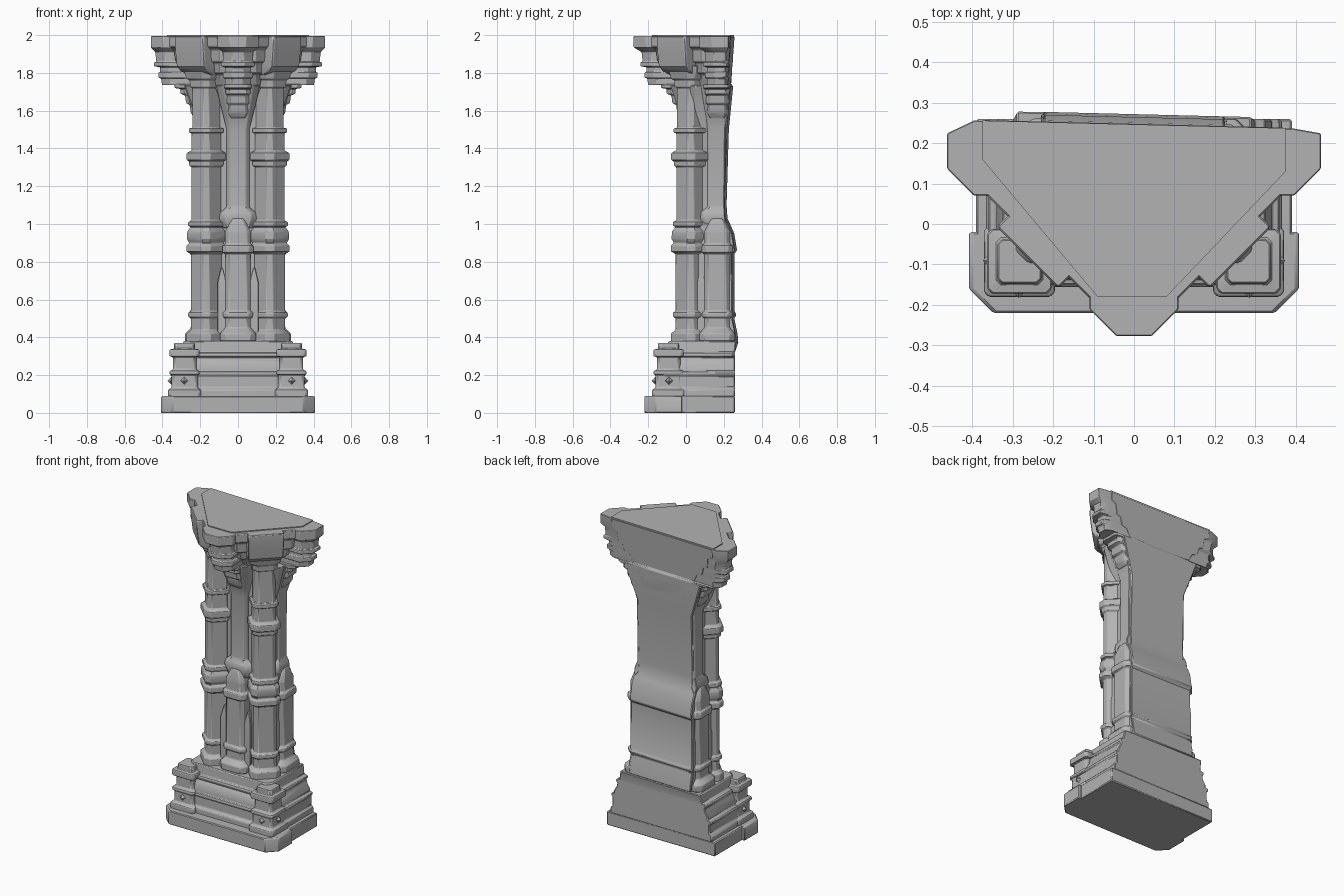
import bpy, bmesh, math
from mathutils import Vector, Matrix

cube = bpy.data.objects.get("Cube")
if cube:
    bpy.data.objects.remove(cube, do_unlink=True)

stone = bpy.data.materials.new("grey_stone")
stone.use_nodes = True
GREY = (0.45, 0.45, 0.45, 1)
stone.diffuse_color = GREY
stone.node_tree.nodes["Principled BSDF"].inputs["Base Color"].default_value = GREY

CAP = (0, 0.18)     # axis of the capital
SHAFT = (0, 0.165)  # axis of the pilasters
# Rear plane as (height, depth)
BACK = [(0, .259), (.379, .259), (.38, .272), (.42, .267), (.5, .25), (.52, .262),
        (.54, .25), (.84, .25), (.86, .265), (.95, .25), (1.03, .215), (1.1, .21),
        (1.5, .222), (1.72, .242), (1.735, .242), (1.74, .232), (2, .248)]


def interpolate(table, z):
    """Linear lookup in a list of rows that start with z."""
    for a, b in zip(table, table[1:]):
        if z <= b[0]:
            t = (z - a[0]) / (b[0] - a[0])
            return [p + (q - p) * t for p, q in zip(a[1:], b[1:])]
    return table[-1][1:]


def back(x, z):
    """Depth of the rear plane, slightly skewed above the pedestal."""
    return interpolate(BACK, z)[0] - (0.025 * x if z >= .38 else 0)


def finish(name, bm, bevel=0.005):
    bmesh.ops.remove_doubles(bm, verts=bm.verts, dist=0.0003)
    bmesh.ops.recalc_face_normals(bm, faces=bm.faces)
    me = bpy.data.meshes.new(name)
    bm.to_mesh(me)
    bm.free()
    me.materials.append(stone)
    me.shade_smooth()
    me.set_sharp_from_angle(angle=math.radians(32))
    ob = bpy.data.objects.new(name, me)
    bpy.context.collection.objects.link(ob)
    if bevel:
        mod = ob.modifiers.new("worn_edges", 'BEVEL')
        mod.width, mod.segments = bevel, 1
        mod.limit_method, mod.angle_limit = 'ANGLE', math.radians(40)


def stack(name, outline, profile, center=(0, 0), angle=0, bevel=0.005, inset=0.002):
    """Loft an outline up a profile of (z, parameters), cut at the rear plane."""
    bm = bmesh.new()
    turn = Matrix.Rotation(angle, 2)
    heights = {row[0] for row in profile}
    # Extra rings wherever the rear plane bends
    heights |= {z for z, y in BACK if profile[0][0] < z < profile[-1][0]
                and min(abs(z - h) for h in heights) > .004}
    rings = []
    for z in sorted(heights):
        ring = []
        for p in outline(*interpolate(profile, z)):
            x, y = turn @ Vector(p) + Vector(center)
            ring.append(bm.verts.new((x, min(y, back(x, z) - inset), z)))
        rings.append(ring)
    for a, b in zip(rings, rings[1:]):
        for i in range(len(a)):
            j = (i + 1) % len(a)
            bm.faces.new((a[i], a[j], b[j], b[i]))
    bm.faces.new(rings[0])
    bm.faces.new(rings[-1])
    finish(name, bm, bevel)


# Outlines
def diamond(a, t=0.1):
    d = a * math.sqrt(2) - t
    return [(t, -d), (d, -t), (d, t), (t, d), (-t, d), (-d, t), (-d, -t), (-t, -d)]


def arm(w, d, chamfer=0.6):
    c = w * chamfer
    return [(-w, 0), (-w, c - d), (c - w, -d), (w - c, -d), (w, c - d), (w, 0)]


def slim(w, d):
    return arm(w, d, .3)


def pier(hw, front, c=0.03):
    return [(-hw, .4), (-hw, front + c), (c - hw, front), (hw - c, front), (hw, front + c), (hw, .4)]


def block(h, c=0.012):
    return [(c - h, -h), (h - c, -h), (h, c - h), (h, h - c), (h - c, h), (c - h, h), (-h, h - c), (-h, c - h)]


def shaft(r):
    return block(r * .86, r * .3)


# Pedestal: plinth, wider plinth front and moulded body
stack("plinth_rear", pier, [(0, .39, -.1), (.09, .39, -.1)], inset=0)
stack("plinth_front", lambda s: [(s, -.02), (-s, -.02), (-s, -.16), (.06 - s, -.22), (s - .06, -.22), (s, -.16)],
      [(0, .408), (.08, .408), (.09, .402)])
stack("pedestal_body", pier,
      [(.085, .365, -.155), (.12, .365, -.155), (.135, .35, -.14), (.195, .35, -.14),
       (.2, .36, -.15), (.215, .36, -.15), (.22, .34, -.135), (.235, .34, -.135),
       (.27, .32, -.125), (.295, .315, -.11), (.3, .325, -.12), (.315, .325, -.12),
       (.32, .3, -.1), (.38, .29, -.095)], inset=0)

# Shaft core
stack("shaft_core", pier, [(.38, .225, .02), (1, .225, .02), (1.03, .2, .02), (1.5, .2, .02),
                           (1.735, .28, .02)], inset=0)

# Pilasters, brackets and stepped corbels on the front and both sides
LOWER = [(.38, .095, .255), (.42, .095, .255), (.45, .068, .225), (.5, .068, .225),
         (.51, .08, .238), (.53, .08, .238), (.54, .068, .225), (.84, .068, .225),
         (.85, .082, .24), (.885, .082, .24), (.895, .068, .228), (.96, .068, .228), (1.03, .03, .21)]
UPPER = [(.98, .085, .19), (1.03, .1, .205), (1.06, .095, .2), (1.09, .06, .185),
         (1.5, .06, .185), (1.56, .075, .2), (1.66, .1, .235), (1.735, .115, .26)]
BRACKET = [(1.56, .045, .205), (1.59, .058, .225), (1.63, .06, .23), (1.64, .06, .25), (1.68, .06, .255),
           (1.69, .065, .28), (1.715, .065, .28), (1.72, .075, .31), (1.74, .075, .31)]
CORBEL = [(1.735, .07, .38), (1.77, .07, .385), (1.775, .08, .4), (1.8, .08, .4),
          (1.805, .07, .39), (1.83, .07, .39), (1.835, .09, .422), (1.855, .09, .422),
          (1.86, .08, .41), (1.91, .08, .415), (1.935, .11, .457), (1.994, .11, .457)]
for side, angle, out, cap_out in (("front", 0, -.013, 0), ("left", math.pi / 2, .025, .022),
                                  ("right", -math.pi / 2, .025, .022)):
    for part, profile in (("lower_pilaster", LOWER), ("upper_pilaster", UPPER), ("bracket", BRACKET)):
        stack(f"{side}_{part}", slim, [(z, w, d + out) for z, w, d in profile], SHAFT, angle, .004)
    stack(side + "_corbel", arm, [(z, w, d + cap_out * (1 if z < 1.92 else .2)) for z, w, d in CORBEL],
          CAP, angle, .003)
    # Pointed niche frames beside each pilaster
    for hand in (-1, 1):
        lancet = lambda w, d, u=hand * .085: [(u - w, -.1), (u - w, -d), (u + w, -d), (u + w, -.1)]
        stack(f"{side}_lancet_{'a' if hand < 0 else 'b'}", lancet,
              [(.42, .024, .205 + out), (.69, .024, .205 + out), (.77, .005, .195 + out)],
              SHAFT, angle, .003)

COLUMN = [(.375, .105), (.42, .105), (.44, .08), (.5, .08), (.51, .095), (.53, .095), (.54, .08),
          (.84, .08), (.855, .105), (.885, .105), (.9, .09), (.92, .102), (.96, .1), (.985, .082),
          (.99, .095), (1.01, .095), (1.02, .077), (1.3, .077), (1.31, .09), (1.33, .09), (1.34, .104),
          (1.375, .104), (1.39, .077), (1.48, .077), (1.485, .092), (1.505, .092), (1.51, .073),
          (1.72, .073), (1.725, .085), (1.76, .088), (1.77, .105), (1.84, .125)]
CORNER = [(.085, .088), (.12, .088), (.135, .07), (.2, .07), (.205, .08), (.22, .08), (.23, .062),
          (.295, .062), (.3, .08), (.335, .08), (.34, .055), (.37, .055)]


def gem(name, pos, r=0.02):
    bm = bmesh.new()
    tips = [bm.verts.new(Vector(pos) + Vector(v) * r) for v in
            ((1, 0, 0), (0, 1, 0), (-1, 0, 0), (0, -1, 0), (0, 0, 1), (0, 0, -1))]
    for i in range(4):
        for tip in tips[4:]:
            bm.faces.new((tips[i], tips[(i + 1) % 4], tip))
    finish(name, bm, 0)


for side, s in (("left", 1), ("right", -1)):
    # Diagonal, chamfered corner columns with ring mouldings
    stack(side + "_column", shaft, COLUMN, (s * .168, .026), math.pi / 4, .003)
    # Curved blocks over the columns
    stack(side + "_capital_block", lambda w, d: arm(w, d, .06),
          [(1.79, .095, .29), (1.81, .1, .335), (1.835, .105, .358), (1.9, .107, .366),
           (1.96, .108, .372), (1.994, .108, .372)], CAP, s * math.pi / 4)
    # Pedestal corner blocks with diamond studs
    stack(side + "_pedestal_corner", block, CORNER, (s * .283, -.092), 0, .004)
    gem(side + "_front_stud", (s * .285, -.163, .17))
    gem(side + "_side_stud", (s * .354, -.09, .17))

# Capital mass and its top slab
stack("capital_body", diamond,
      [(1.6, .18), (1.68, .2), (1.735, .23), (1.79, .25), (1.8, .275), (1.85, .285),
       (1.86, .305), (1.92, .31), (1.94, .335), (1.994, .335)], CAP, inset=0)
stack("top_slab", lambda s: [(-s, .3), (-s, .16), (-.09, -.18), (.08, -.18), (s, .13), (s, .3)],
      [(1.98, .375), (2, .375)], bevel=0)
